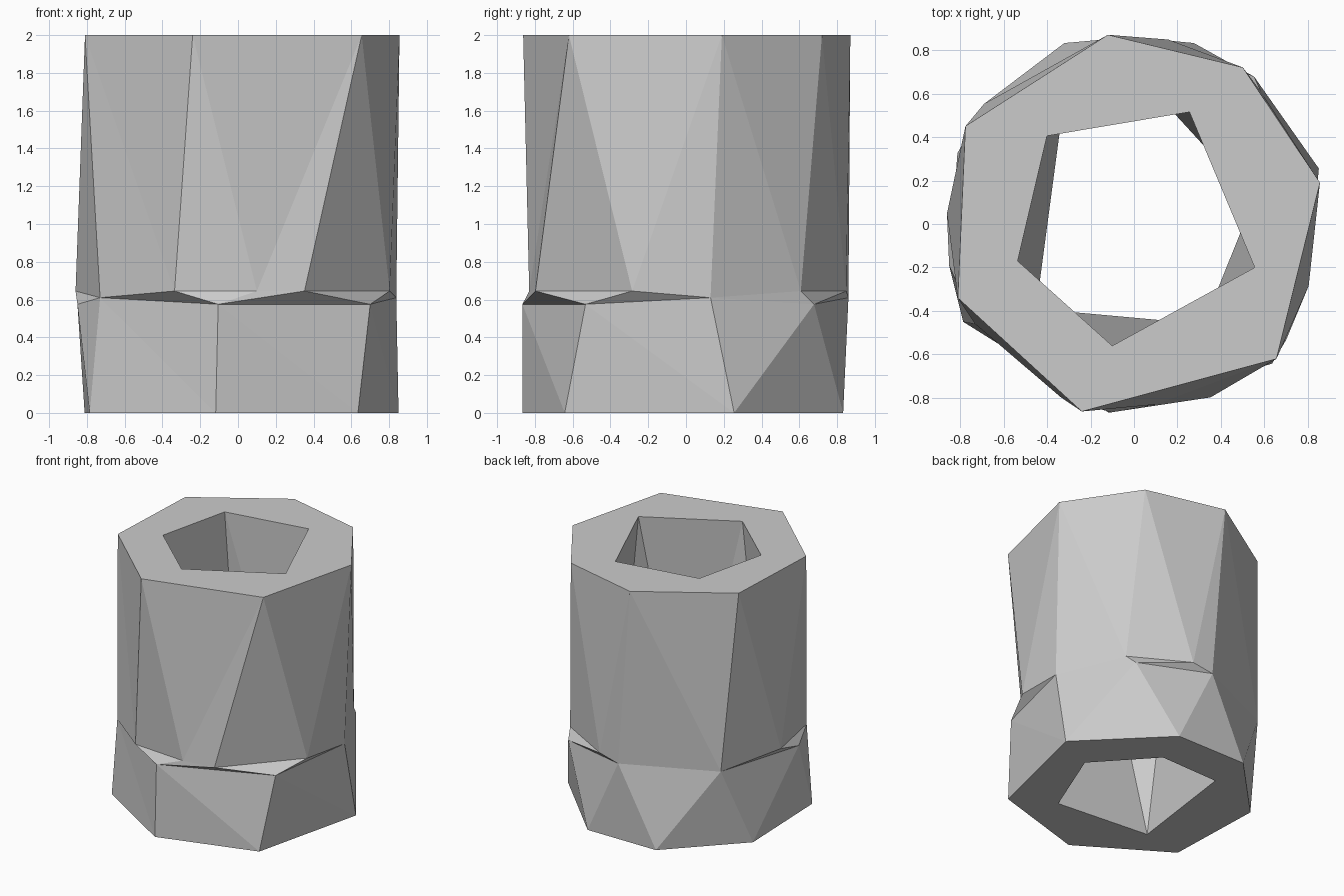
import bpy, bmesh

if "Cube" in bpy.data.objects:
    bpy.data.objects.remove(bpy.data.objects["Cube"])

# Ring outlines, counter-clockwise from the +x side
top_outer = [(.855, .19), (.5, .72), (-.12, .87), (-.775, .45),
             (-.81, -.34), (-.24, -.862), (.655, -.62)]
top_inner = [(.555, -.2), (.255, .515), (-.4, .405), (-.535, -.17), (-.1, -.56)]
bot_outer = [(.85, .255), (.275, .832), (-.32, .832), (-.812, .325),
             (-.785, -.45), (-.118, -.866), (.635, -.642)]
bot_inner = [(.55, .11), (.17, .525), (-.33, .51), (-.45, -.39), (.32, -.46)]

# The two waist rings share four points at z = 0.61
E, N, W, S = (.838, .13, .61), (-.01, .86, .61), (-.69, .552, .61), (-.73, -.46, .61)
HI, LO = .645, .575
waist_high = [E, (.584, .608, HI), (.158, .848, HI), N, W, (-.86, .048, HI), S,
              (-.336, -.797, HI), (.1, -.83, HI), (.352, -.797, HI), (.803, -.285, HI)]
waist_low = [E, (.552, .678, LO), N, W, (-.85, -.19, LO), S,
             (-.105, -.866, LO), (.7, -.532, LO)]

bm = bmesh.new()


def ring(points, z=0.0):
    return [bm.verts.new(p if len(p) == 3 else (p[0], p[1], z)) for p in points]


def stitch(a, b):
    """Triangulate the band between two rings, taking the shorter diagonal."""
    i = j = 0
    n, m = len(a), len(b)
    while i < n or j < m:
        pa, pb = a[i % n], b[j % m]
        na, nb = a[(i + 1) % n], b[(j + 1) % m]
        da = (na.co - pb.co).length if i < n else 1e9
        db = (nb.co - pa.co).length if j < m else 1e9
        if da <= db:
            tri, i = (pa, na, pb), i + 1
        else:
            tri, j = (pa, nb, pb), j + 1
        if min((tri[k].co - tri[k - 1].co).length for k in range(3)) > 1e-4:
            bm.faces.new(tri)


# Closed tube: hole, underside, base collar, waist, upper body, top rim
rings = [ring(bot_inner), ring(bot_outer), ring(waist_low), ring(waist_high),
         ring(top_outer, 2), ring(top_inner, 2)]
for k in range(6):
    stitch(rings[k], rings[(k + 1) % 6])

bmesh.ops.remove_doubles(bm, verts=bm.verts, dist=1e-4)
bmesh.ops.recalc_face_normals(bm, faces=bm.faces)
mesh = bpy.data.meshes.new("faceted_tube")
bm.to_mesh(mesh)
bm.free()
bpy.context.collection.objects.link(bpy.data.objects.new("faceted_tube", mesh))
